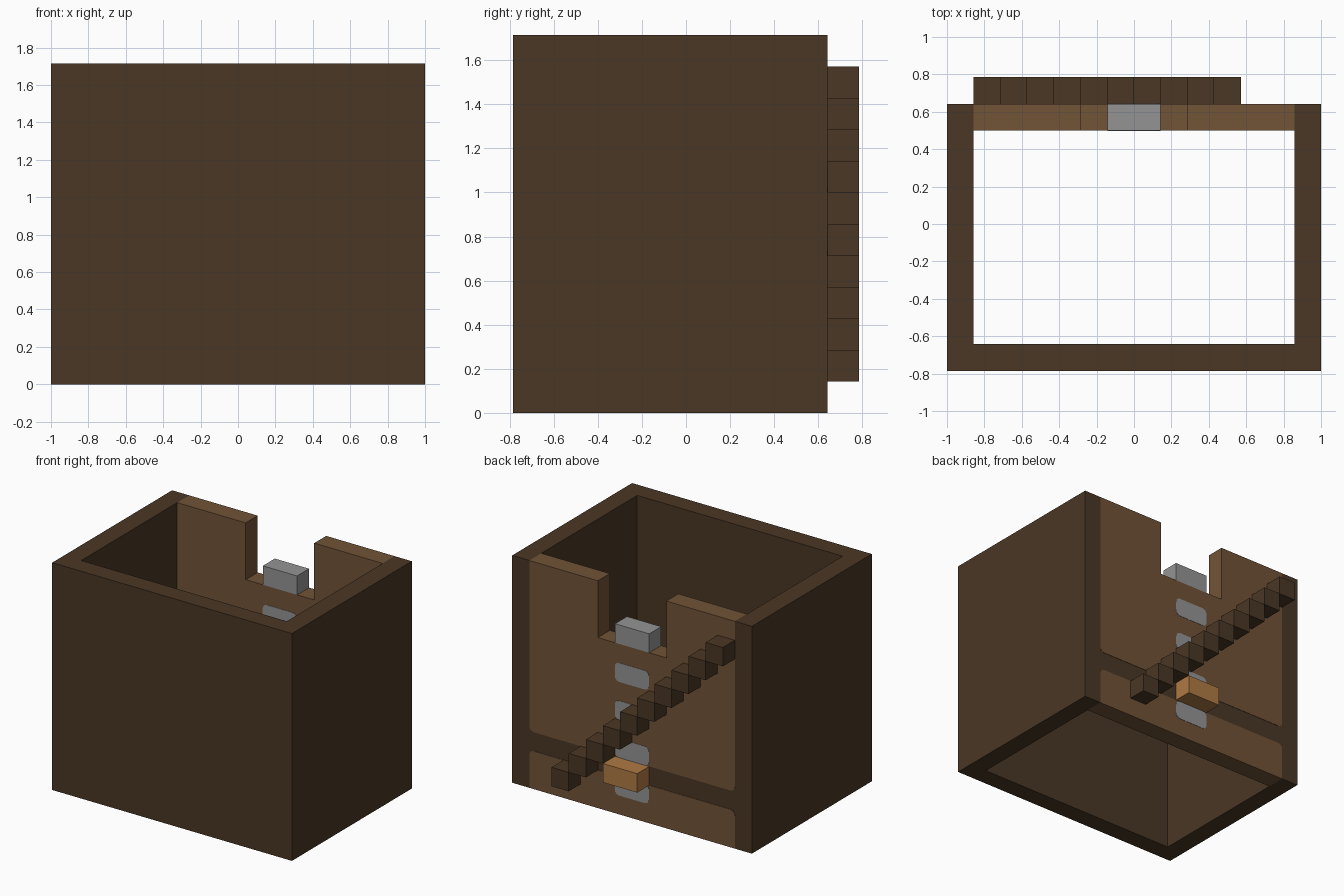
import bpy
import bmesh
from mathutils import Vector

cube = bpy.data.objects.get("Cube")
if cube:
    bpy.data.objects.remove(cube, do_unlink=True)

U = 1 / 7               # one building block
FRONT, BACK = -5.5, 4.5  # outer wall planes, in blocks


def linear(c):
    c /= 255
    return c / 12.92 if c <= 0.04045 else ((c + 0.055) / 1.055) ** 2.4


def material(name, *rgb):
    m = bpy.data.materials.new(name)
    color = [linear(c) for c in rgb] + [1]
    m.use_nodes = True
    m.diffuse_color = color
    m.node_tree.nodes["Principled BSDF"].inputs["Base Color"].default_value = color
    return m


dark_wood = material("dark_wood", 74, 55, 37)
brown_wood = material("brown_wood", 113, 83, 55)
stone = material("grey_stone", 148, 148, 148)
orange_wood = material("orange_wood", 175, 122, 68)


def finish(name, bm, mat):
    bmesh.ops.recalc_face_normals(bm, faces=bm.faces[:])
    mesh = bpy.data.meshes.new(name)
    bm.to_mesh(mesh)
    bm.free()
    mesh.materials.append(mat)
    obj = bpy.data.objects.new(name, mesh)
    bpy.context.collection.objects.link(obj)
    return obj


def box(name, lo, hi, mat):
    """Box between two corners given in blocks."""
    lo, hi = Vector(lo) * U, Vector(hi) * U
    bm = bmesh.new()
    bmesh.ops.create_cube(bm, size=1)
    for v in bm.verts:
        v.co = (lo + hi) / 2 + v.co * (hi - lo)
    return finish(name, bm, mat)


def panel(name, outline, rounded, mat, proud=0):
    """Extrude an x-z outline through the back wall, rounding listed corners."""
    bm = bmesh.new()
    verts = [bm.verts.new((x * U, (BACK + proud) * U, z * U)) for x, z in outline]
    bm.faces.new(verts)
    bmesh.ops.bevel(bm, geom=[verts[i] for i in rounded], offset=0.25 * U,
                    segments=3, profile=0.5, affect='VERTICES')
    out = bmesh.ops.extrude_face_region(bm, geom=bm.faces[:])
    moved = [g for g in out["geom"] if isinstance(g, bmesh.types.BMVert)]
    bmesh.ops.translate(bm, verts=moved, vec=(0, -(1 + 2 * proud) * U, 0))
    return finish(name, bm, mat)


# Dark outer walls
box("front_wall", (-7, FRONT, 0), (7, FRONT + 1, 12), dark_wood)
for side, x in (("right", -7), ("left", 6)):
    box(side + "_wall", (x, FRONT + 1, 0), (x + 1, BACK, 12), dark_wood)

# Back wall: dark beam showing between two brown panels, notch at the top
box("back_beam", (-6, BACK - 0.98, 1.5), (6, BACK - 0.02, 3.5), dark_wood)
panel("lower_back_panel", [(-6, 0), (6, 0), (6, 2), (-6, 2)], (2, 3), brown_wood)
panel("upper_back_panel",
      [(-6, 3), (6, 3), (6, 12), (2, 12), (2, 9), (-2, 9), (-2, 12), (-6, 12)],
      (0, 1), brown_wood)

# Stone blocks set through the back wall, and one standing in the notch
for i, z in enumerate((1, 3, 5, 7)):
    panel(f"stone_inlay_{i + 1}", [(-1, z), (1, z), (1, z + 1), (-1, z + 1)],
          range(4), stone, proud=0.015)
box("notch_stone", (-1, BACK - 1, 9), (1, BACK, 10), stone)

# Orange ledge on the beam
box("orange_ledge", (-1, BACK, 2), (1, BACK + 1, 3), orange_wood)

# Stairs climbing across the back
for i in range(10):
    box(f"stair_{i + 1}", (3 - i, BACK, 1 + i), (4 - i, BACK + 1, 2 + i), dark_wood)
